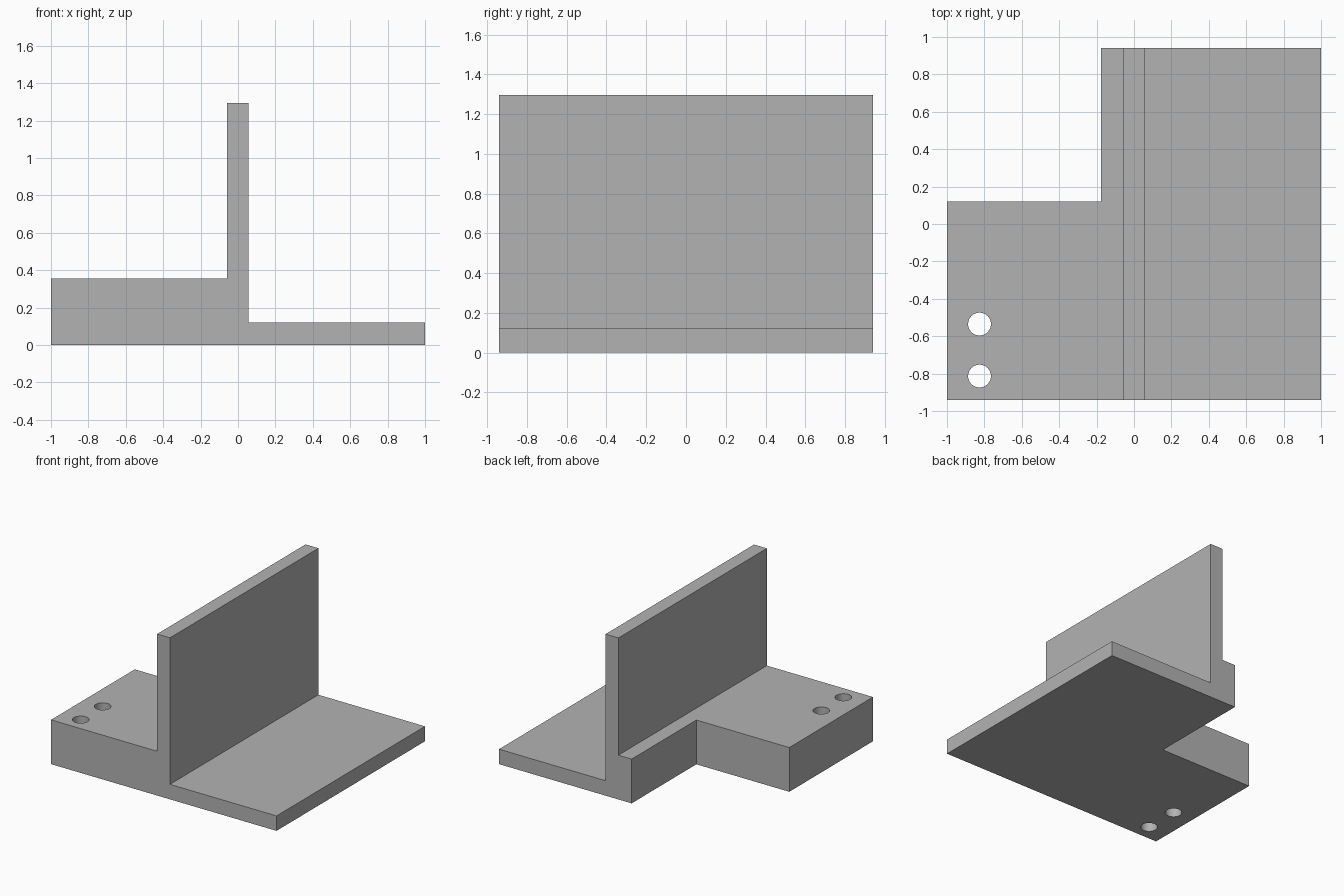
import bpy
import bmesh
from mathutils import Matrix, Vector

cube = bpy.data.objects.get("Cube")
if cube:
    bpy.data.objects.remove(cube, do_unlink=True)

HALF_X, HALF_Y = 1.0, 0.94
BLOCK_TOP, PLATE_TOP, WALL_TOP = 0.355, 0.12, 1.295
WALL_LEFT, WALL_RIGHT = -0.059, 0.055
NOTCH_X, NOTCH_Y = -0.176, 0.12
HOLE_X, HOLE_RADIUS = -0.826, 0.061

grey = bpy.data.materials.new("plain grey")
grey.use_nodes = True
grey.diffuse_color = (0.45, 0.45, 0.45, 1)
grey.node_tree.nodes["Principled BSDF"].inputs["Base Color"].default_value = grey.diffuse_color


def add_object(name, bm):
    bmesh.ops.recalc_face_normals(bm, faces=bm.faces)
    mesh = bpy.data.meshes.new(name)
    bm.to_mesh(mesh)
    bm.free()
    mesh.materials.append(grey)
    obj = bpy.data.objects.new(name, mesh)
    bpy.context.collection.objects.link(obj)
    return obj


def cut(target, cutter):
    mod = target.modifiers.new("cut", 'BOOLEAN')
    mod.operation, mod.solver, mod.object = 'DIFFERENCE', 'EXACT', cutter
    cutter.hide_render = True
    bpy.context.view_layer.objects.active = target
    bpy.ops.object.modifier_apply(modifier=mod.name)
    bpy.data.objects.remove(cutter, do_unlink=True)


# Stepped base and upright wall, extruded from front to back
profile = [(-HALF_X, 0), (HALF_X, 0), (HALF_X, PLATE_TOP), (WALL_RIGHT, PLATE_TOP),
           (WALL_RIGHT, WALL_TOP), (WALL_LEFT, WALL_TOP),
           (WALL_LEFT, BLOCK_TOP), (-HALF_X, BLOCK_TOP)]
bm = bmesh.new()
face = bm.faces.new([bm.verts.new((x, -HALF_Y, z)) for x, z in profile])
result = bmesh.ops.extrude_face_region(bm, geom=[face])
moved = [v for v in result["geom"] if isinstance(v, bmesh.types.BMVert)]
bmesh.ops.translate(bm, verts=moved, vec=(0, 2 * HALF_Y, 0))
bracket = add_object("bracket", bm)

# Square notch through the rear corner of the thick block
low, high = Vector((-HALF_X - 1, NOTCH_Y, -1)), Vector((NOTCH_X, HALF_Y + 1, 1))
bm = bmesh.new()
bmesh.ops.create_cube(bm, size=1, matrix=Matrix.LocRotScale((low + high) / 2, None, high - low))
cut(bracket, add_object("notch_cutter", bm))

# Pair of round through holes
for y in (-0.535, -0.813):
    bm = bmesh.new()
    bmesh.ops.create_cone(bm, cap_ends=True, segments=48, radius1=HOLE_RADIUS,
                          radius2=HOLE_RADIUS, depth=2, matrix=Matrix.Translation((HOLE_X, y, 0)))
    cut(bracket, add_object("hole_cutter", bm))

# Smooth hole walls with sharp edges kept
bpy.ops.object.select_all(action='DESELECT')
bracket.select_set(True)
bpy.context.view_layer.objects.active = bracket
bpy.ops.object.shade_smooth_by_angle(angle=0.5)
